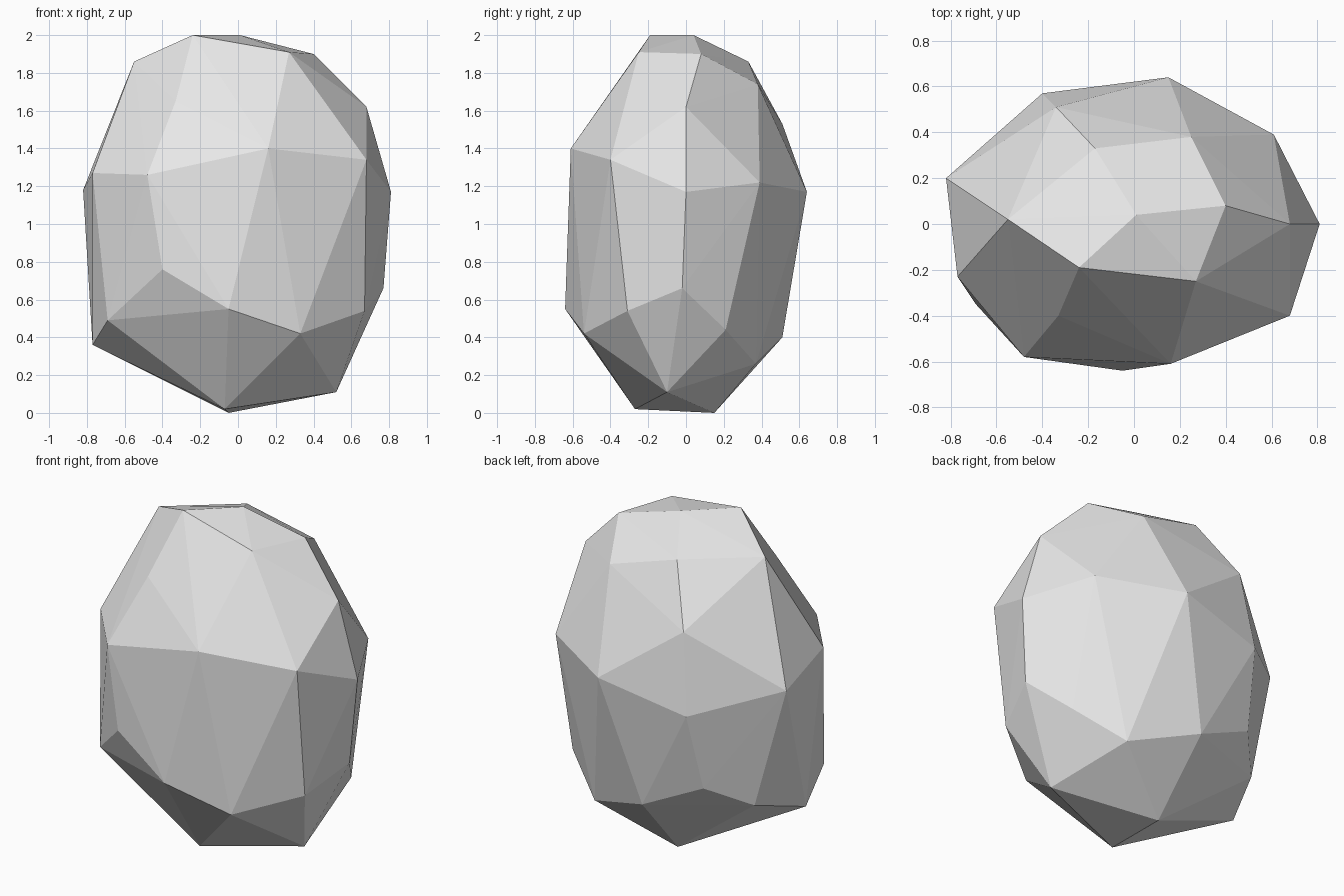
import bpy
import bmesh
from mathutils import Vector

# Remove the default object
default_cube = bpy.data.objects.get("Cube")
if default_cube:
    bpy.data.objects.remove(default_cube, do_unlink=True)


def make_material(name, colour):
    """Create one plain flat-colour material."""
    material = bpy.data.materials.new(name)
    material.use_nodes = True
    material.diffuse_color = colour
    shader = next(node for node in material.node_tree.nodes
                  if node.type == "BSDF_PRINCIPLED")
    shader.inputs["Base Color"].default_value = colour
    return material


def make_hull(name, corner_rings, material):
    """Wrap a faceted convex skin around rings of corner points."""
    mesh_builder = bmesh.new()
    for ring in corner_rings:
        for corner in ring:
            mesh_builder.verts.new(Vector(corner))
    result = bmesh.ops.convex_hull(mesh_builder, input=mesh_builder.verts[:])
    # Drop any corner swallowed by the skin
    spare = {item for item in result["geom_interior"] + result["geom_unused"]
             if isinstance(item, bmesh.types.BMVert)}
    bmesh.ops.delete(mesh_builder, geom=list(spare), context="VERTS")
    bmesh.ops.recalc_face_normals(mesh_builder, faces=mesh_builder.faces[:])
    for face in mesh_builder.faces:
        face.smooth = False

    mesh = bpy.data.meshes.new(name)
    mesh_builder.to_mesh(mesh)
    mesh_builder.free()
    mesh.materials.append(material)
    hull = bpy.data.objects.new(name, mesh)
    bpy.context.scene.collection.objects.link(hull)
    return hull


# Flat crown on top of the boulder
crown = [(-.24, -.19, 2), (.01, .04, 2), (.4, .08, 1.9), (.27, -.25, 1.91)]

# Sloping shoulder facets
shoulder = [(-.55, .02, 1.86), (-.17, .33, 1.86), (.25, .38, 1.74),
            (.68, 0, 1.62), (-.33, -.4, 1.65), (-.34, .51, 1.53)]

# Widest band around the middle
girdle = [(.16, -.61, 1.4), (.68, -.4, 1.34), (.81, 0, 1.17),
          (.61, .39, 1.22), (.15, .64, 1.17), (-.4, .57, 1.05),
          (-.82, .2, 1.18), (-.77, -.23, 1.27), (-.48, -.58, 1.26)]

# Lower band where the sides turn under
skirt = [(-.4, -.59, .76), (-.05, -.64, .55), (.33, -.54, .42),
         (.67, -.31, .54), (.77, -.02, .66), (.62, .21, .44),
         (.36, .37, .26), (-.06, .51, .4), (-.44, .46, .58),
         (-.64, .25, .45), (-.77, -.06, .36), (-.69, -.35, .49)]

# Narrow foot the boulder rests on
foot = [(.52, -.1, .11), (-.07, -.27, .02), (-.05, .15, 0)]

stone_grey = make_material("stone_grey", (.8, .8, .8, 1))
make_hull("boulder", [crown, shoulder, girdle, skirt, foot], stone_grey)
